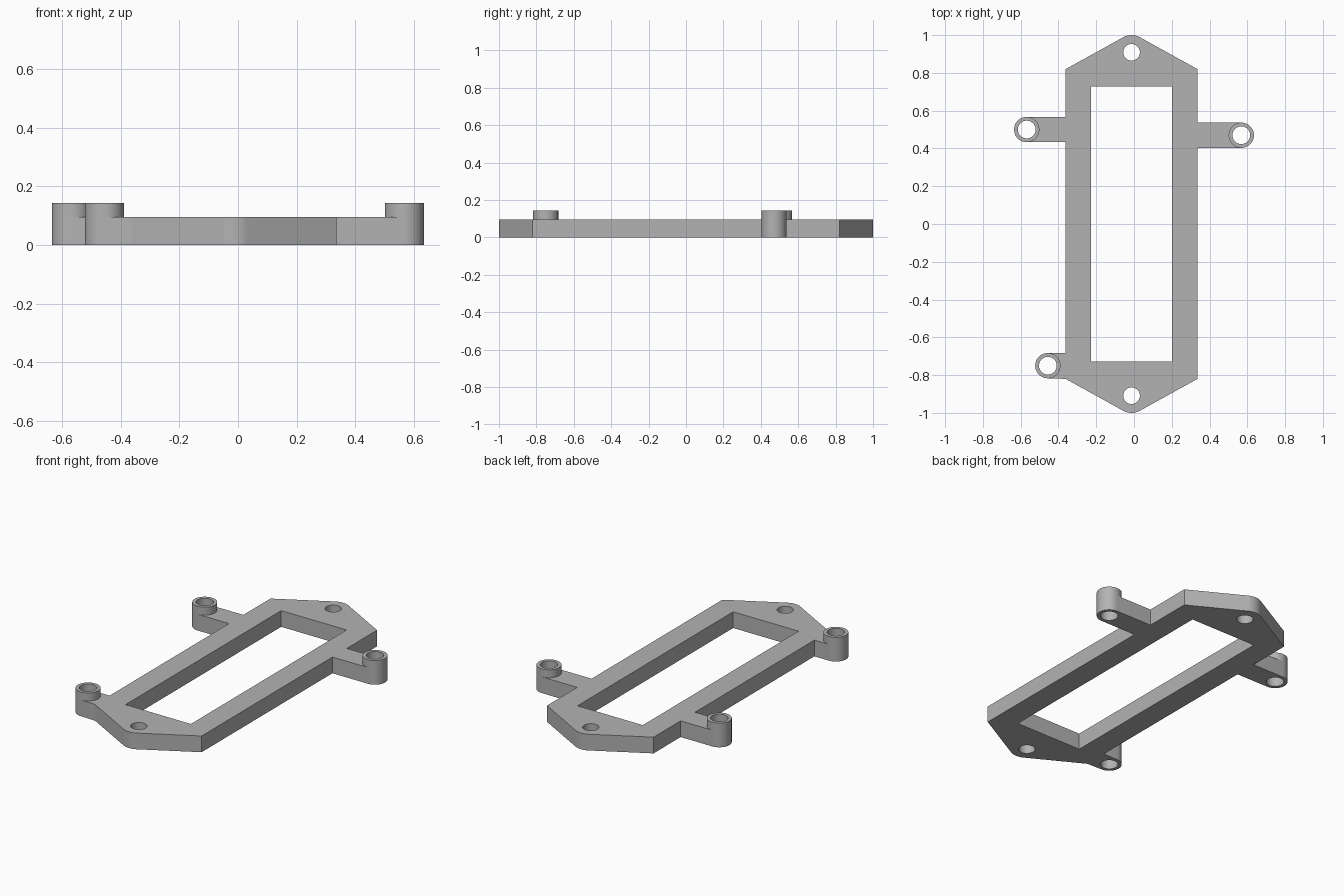
import bpy
import bmesh
from math import asin, atan2, cos, sin, hypot, pi, radians

cube = bpy.data.objects.get("Cube")
if cube:
    bpy.data.objects.remove(cube, do_unlink=True)

grey = bpy.data.materials.new("plain grey")
grey.use_nodes = True
colour = (0.45, 0.45, 0.45, 1)
grey.diffuse_color = colour
grey.node_tree.nodes["Principled BSDF"].inputs["Base Color"].default_value = colour

PLATE_TOP, COLLAR_TOP = 0.096, 0.143
MID_X, HALF_W, CORNER_Y = -0.013, 0.349, 0.82
TIP_Y, TIP_R, SCREW_R = 0.909, 0.091, 0.044
BOSS_R, BOSS_HOLE_R = 0.067, 0.047
LEFT_BOSS, RIGHT_UPPER, RIGHT_LOWER = (0.568, 0.47), (-0.568, 0.5), (-0.456, -0.75)
BOSSES = (LEFT_BOSS, RIGHT_UPPER, RIGHT_LOWER)


def arc(centre, r, start, end, steps):
    """Points from start to end angle, both included."""
    angles = [start + (end - start) * i / steps for i in range(steps + 1)]
    return [(centre[0] + r * cos(a), centre[1] + r * sin(a)) for a in angles]


def circle(centre, r):
    return arc(centre, r, 0, 2 * pi, 48)[:-1]


def prism(name, loops, z0, z1, closed=True):
    """Extrude an outline with holes from z0 to z1."""
    bm = bmesh.new()
    edges = []
    for loop in loops:
        verts = [bm.verts.new((x, y, z0)) for x, y in loop]
        edges += [bm.edges.new((v, verts[i - 1])) for i, v in enumerate(verts)]
    fill = bmesh.ops.triangle_fill(bm, edges=edges, use_beauty=True, normal=(0, 0, 1))
    base = [f for f in fill["geom"] if isinstance(f, bmesh.types.BMFace)]
    ext = bmesh.ops.extrude_face_region(bm, geom=base, use_keep_orig=True)
    for v in ext["geom"]:
        if isinstance(v, bmesh.types.BMVert):
            v.co.z = z1
    bmesh.ops.recalc_face_normals(bm, faces=bm.faces[:])
    if not closed:
        low = [f for f in bm.faces if all(v.co.z < z0 + 0.001 for v in f.verts)]
        bmesh.ops.delete(bm, geom=low, context="FACES_ONLY")
    mesh = bpy.data.meshes.new(name)
    bm.to_mesh(mesh)
    bm.free()
    mesh.materials.append(grey)
    obj = bpy.data.objects.new(name, mesh)
    bpy.context.collection.objects.link(obj)
    bpy.ops.object.select_all(action="DESELECT")
    obj.select_set(True)
    bpy.context.view_layer.objects.active = obj
    bpy.ops.object.shade_smooth_by_angle(angle=radians(25))
    return obj


# Angle where the sloping edge meets the rounded tip
drop = TIP_Y - CORNER_Y
tangent = pi / 2 - asin(TIP_R / hypot(HALF_W, drop)) - atan2(drop, HALF_W)
x_left, x_right = MID_X + HALF_W, MID_X - HALF_W


def arm(boss, x, start):
    """Straight arm ending in a half round, followed anticlockwise."""
    side = BOSS_R if start > 0 else -BOSS_R
    return ([(x, boss[1] + side)] + arc(boss, BOSS_R, start, start + pi, 24)
            + [(x, boss[1] - side)])


# Frame outline with pointed ends and arms
outline = arc((MID_X, -TIP_Y), TIP_R, -pi + tangent, -tangent, 20)
outline += [(x_left, -CORNER_Y)] + arm(LEFT_BOSS, x_left, -pi / 2)
outline += [(x_left, CORNER_Y)]
outline += arc((MID_X, TIP_Y), TIP_R, tangent, pi - tangent, 20)
outline += [(x_right, CORNER_Y)] + arm(RIGHT_UPPER, x_right, pi / 2)
outline += arm(RIGHT_LOWER, x_right, pi / 2)[:-1] + [(x_right, -CORNER_Y)]

# Window and through holes
window = [(MID_X + sx * 0.214, sy * 0.728)
          for sx, sy in ((-1, -1), (1, -1), (1, 1), (-1, 1))]
holes = [circle((MID_X, s * TIP_Y), SCREW_R) for s in (-1, 1)]
holes += [circle(b, BOSS_HOLE_R) for b in BOSSES]
prism("mounting_frame", [outline, window] + holes, 0, PLATE_TOP)

# Raised collars around the arm holes
for name, boss in zip(("left", "right_upper", "right_lower"), BOSSES):
    prism(name + "_collar", [circle(boss, BOSS_R), circle(boss, BOSS_HOLE_R)],
          PLATE_TOP, COLLAR_TOP, closed=False)
